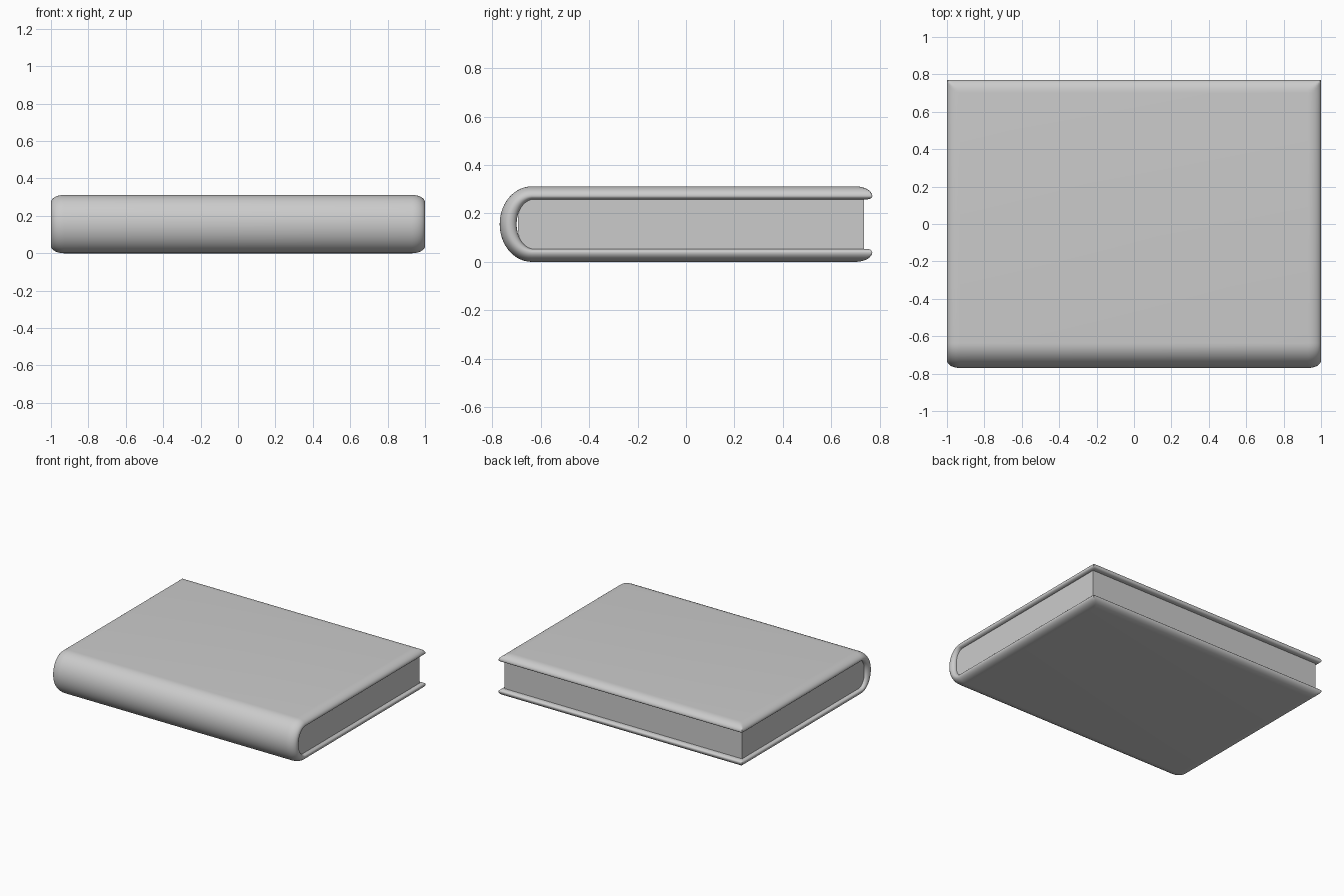
import bpy, bmesh
from math import sin, cos, pi, sqrt

if "Cube" in bpy.data.objects:
    bpy.data.objects.remove(bpy.data.objects["Cube"])

ROUND = 0.07      # width of the rounded rim
MID_Z = 0.156     # middle height of the book


def finish(bm, name):
    bmesh.ops.remove_doubles(bm, verts=bm.verts, dist=1e-5)
    bmesh.ops.recalc_face_normals(bm, faces=bm.faces)
    mesh = bpy.data.meshes.new(name)
    bm.to_mesh(mesh)
    bm.free()
    ob = bpy.data.objects.new(name, mesh)
    bpy.context.collection.objects.link(ob)
    bpy.context.view_layer.objects.active = ob
    ob.select_set(True)
    bpy.ops.object.shade_smooth_by_angle(angle=0.6)
    ob.select_set(False)


def bulge(s, width):
    """Elliptical rise from 0 at the rim to 1 at the given width."""
    t = min(s / width, 1)
    return sqrt(max(0, 1 - (1 - t) ** 2))


# Cover: wraparound path (y, z, normal y, normal z, rim distance, inner depth)
steps = [ROUND * (1 - cos(pi / 2 * k / 8)) for k in range(9)]
path = [(0.77 - s, MID_Z + 0.116, 0, 1, s, 0.014) for s in steps]
N = 28
for k in range(N + 1):
    a = pi / 2 + pi * k / N
    c, s = cos(a), sin(a)
    ny, nz = c / 0.093, s / 0.116
    n = sqrt(ny * ny + nz * nz)
    path.append((-0.637 + 0.093 * c, MID_Z + 0.116 * s, ny / n, nz / n,
                 1, 0.014 + 0.016 * abs(c)))
path += [(0.77 - s, MID_Z - 0.116, 0, -1, s, 0.014) for s in reversed(steps)]

xs = [(-1 + s, s) for s in steps] + [(1 - s, s) for s in reversed(steps)]

bm = bmesh.new()
for side in (1, -1):
    grid = []
    for y, z, ny, nz, sy, inner in path:
        row = []
        for x, sx in xs:
            width, depth = (ROUND, 0.04) if side > 0 else (0.025, inner)
            h = side * depth * min(bulge(sx, width), bulge(sy, width))
            # slightly clipped fore-edge corners
            cut = 0.01 if sx == 0 and sy == 0 else 0
            row.append(bm.verts.new((x * (1 - cut), y + ny * h - cut, z + nz * h)))
        grid.append(row)
    for r0, r1 in zip(grid, grid[1:]):
        for j in range(len(xs) - 1):
            bm.faces.new((r0[j], r0[j + 1], r1[j + 1], r1[j]))
finish(bm, "book_cover")

# Page block: extruded outline with a gently curved back
outline = [(0.735, 0.054), (0.735, 0.258)]
for k in range(9):
    t = 1 - k / 4
    outline.append((-0.695 + 0.017 * t * t, MID_Z + 0.102 * t))
bm = bmesh.new()
face = bm.faces.new([bm.verts.new((-0.975, y, z)) for y, z in outline])
ext = bmesh.ops.extrude_face_region(bm, geom=[face])
bmesh.ops.translate(bm, vec=(1.95, 0, 0),
                    verts=[v for v in ext["geom"] if isinstance(v, bmesh.types.BMVert)])
finish(bm, "page_block")
